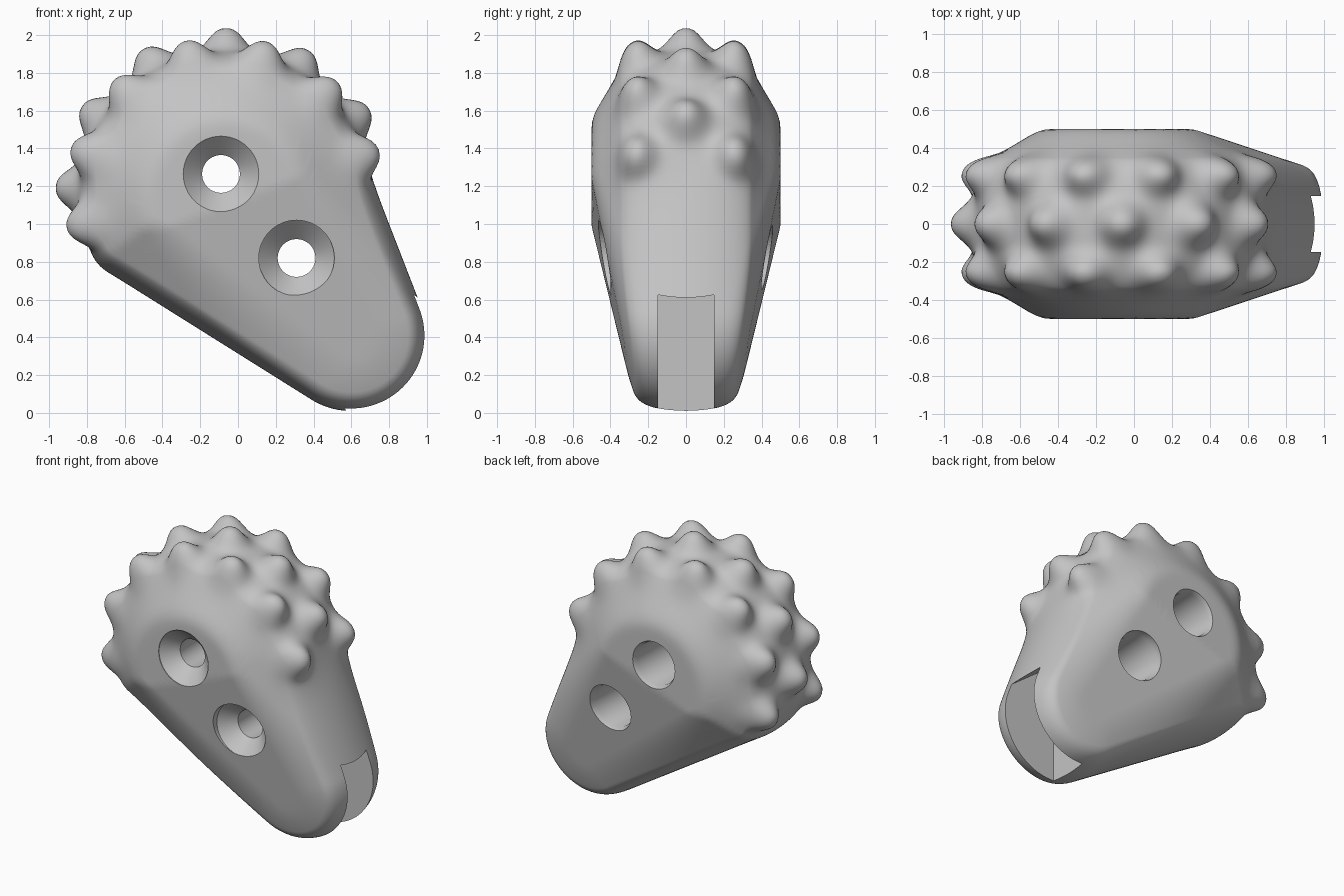
import bpy, bmesh, math
from mathutils import Vector

if "Cube" in bpy.data.objects:
    bpy.data.objects.remove(bpy.data.objects["Cube"], do_unlink=True)

grey = bpy.data.materials.new("plain grey")
grey.use_nodes = True
colour = (0.55, 0.55, 0.55, 1)
grey.diffuse_color = colour
grey.node_tree.nodes["Principled BSDF"].inputs["Base Color"].default_value = colour

DRUM, HEEL, TIP = Vector((-0.07, 1.14)), Vector((-0.584, 0.916)), Vector((0.6, 0.41))
HUB = Vector((0.2, 0.85))


def polar(angle, r=1.0):
    a = math.radians(angle)
    return Vector((math.cos(a), math.sin(a))) * r


def make_object(name, bm):
    bmesh.ops.recalc_face_normals(bm, faces=bm.faces)
    mesh = bpy.data.meshes.new(name)
    bm.to_mesh(mesh)
    bm.free()
    ob = bpy.data.objects.new(name, mesh)
    bpy.context.collection.objects.link(ob)
    mesh.materials.append(grey)
    return ob


def select_only(ob):
    bpy.ops.object.select_all(action='DESELECT')
    ob.select_set(True)
    bpy.context.view_layer.objects.active = ob


def bridge(bm, loops):
    for a, b in zip(loops, loops[1:]):
        n = len(a)
        for i in range(n):
            j = (i + 1) % n
            bm.faces.new((a[i], a[j], b[j], b[i]))


def cut(ob, cutter):
    cutter.hide_render = True
    mod = ob.modifiers.new("cut", 'BOOLEAN')
    mod.operation, mod.solver, mod.object = 'DIFFERENCE', 'EXACT', cutter
    select_only(ob)
    bpy.ops.object.modifier_apply(modifier=mod.name)
    bpy.data.objects.remove(cutter, do_unlink=True)


# Outline: three arcs joined by straight tangents, kept as (point, normal)
arcs = [(DRUM, 0.76, 21.2, 203.5, 150), (HEEL, 0.2, 203.5, 238, 8), (TIP, 0.4, 238, 381.2, 48)]
corners = []
for c, r, a0, a1, n in arcs:
    for k in range(n):
        d = polar(a0 + (a1 - a0) * k / (n - 1))
        corners.append((c + d * r, d))

# Subdivide the long straight sides evenly
outline = []
for i, (p, d) in enumerate(corners):
    q = corners[(i + 1) % len(corners)][0]
    if (q - p).length > 1e-3:
        m = max(1, round((q - p).length / 0.025))
        outline += [(p.lerp(q, k / m), d) for k in range(m)]

# Knobs: staggered rows, pairs at the sides and singles on the centre line
knobs = []
for k in range(7):
    p = DRUM + polar(17 + 29 * k, 0.715)
    knobs += [Vector((p.x, side * 0.262, p.y)) for side in (-1, 1)]
for k in range(6):
    p = DRUM + polar(31.5 + 29 * k, 0.76)
    knobs.append(Vector((p.x, 0, p.y)))


def half_width(p, e):
    # Flat cheek, sloping cheek towards the tip, and a rounded rim
    s = max(0, (p - Vector((-0.38, 0.98))).dot(Vector((0.36, -0.933))))
    flat = 0.5 - 0.178 * s
    t = 1 - min(e, 0.1) / 0.1
    rim = 0.28 * math.sqrt(max(0, 1 - t * t)) + 0.66 * e
    soft = 0.04 + 0.1 * s
    h = max(soft - abs(flat - rim), 0) / soft
    return min(flat, rim) - h * h * soft / 4


def swell(v):
    # Round knobs with soft ridges between them, raised from the tread
    out = Vector((v.x - DRUM.x, v.y * 0.3, v.z - DRUM.y))
    if out.length < 0.5:
        return v
    lift = 0
    for c in knobs:
        d = (v - c).length_squared
        if d < 0.2:
            lift += 0.1 * math.exp(-(d / 0.0098) ** 1.25) + 0.03 * math.exp(-d / 0.034)
    return v + out.normalized() * lift


# Rings of the cheek from rim to hub
rings = []
for k in range(23):
    e = 0.1 * (1 - math.cos(math.pi / 2 * k / 22))
    rings.append([(p - d * e, e) for p, d in outline])
inner = [p for p, e in rings[-1]]
for k in range(1, 26):
    ring = []
    for p in inner:
        q = p.lerp(HUB, k / 26)
        ring.append((q, min(d.dot(o - q) for o, d in outline)))
    rings.append(ring)

bm = bmesh.new()
rim = None
for side in (-1, 1):
    loops = []
    for k, ring in enumerate(rings):
        if k == 0 and rim:
            loops.append(rim)
            continue
        loops.append([bm.verts.new(swell(Vector((p.x, side * half_width(p, e) if k else 0, p.y))))
                      for p, e in ring])
    rim = loops[0]
    bridge(bm, loops)
    hub = bm.verts.new((HUB.x, side * half_width(HUB, 0.5), HUB.y))
    last = loops[-1]
    for i in range(len(last)):
        bm.faces.new((last[i], last[(i + 1) % len(last)], hub))
body = make_object("body", bm)


# Bolt holes: countersunk at the front, counterbored and chamfered at the back
def bolt_cutter(x, z, w):
    bm = bmesh.new()
    steps = [(-0.7, 0.2), (0.03 - w, 0.2), (0.13 - w, 0.1), (-0.1, 0.1),
             (-0.1, 0.155), (w - 0.06, 0.155), (w - 0.02, 0.172), (0.7, 0.172)]
    loops = []
    for y, r in steps:
        ring = [polar(7.5 * i, r) for i in range(48)]
        loops.append([bm.verts.new((x + p.x, y, z + p.y)) for p in ring])
    bridge(bm, loops)
    bm.faces.new(loops[0])
    bm.faces.new(loops[-1])
    return make_object("bolt_cutter", bm)


cut(body, bolt_cutter(-0.09, 1.265, 0.525))
cut(body, bolt_cutter(0.31, 0.82, 0.43))

# Deep slot that splits the tip into two lobes
bm = bmesh.new()
section = [(0.57, -0.2), (1.2, -0.2), (1.2, 0.42), (0.945, 0.615), (0.57, 0.9)]
loops = [[bm.verts.new((x, y, z)) for x, z in section] for y in (-0.147, 0.147)]
bridge(bm, loops)
for loop in loops:
    bm.faces.new(loop)
cut(body, make_object("slot_cutter", bm))

select_only(body)
bpy.ops.object.shade_smooth_by_angle(angle=math.radians(38))
